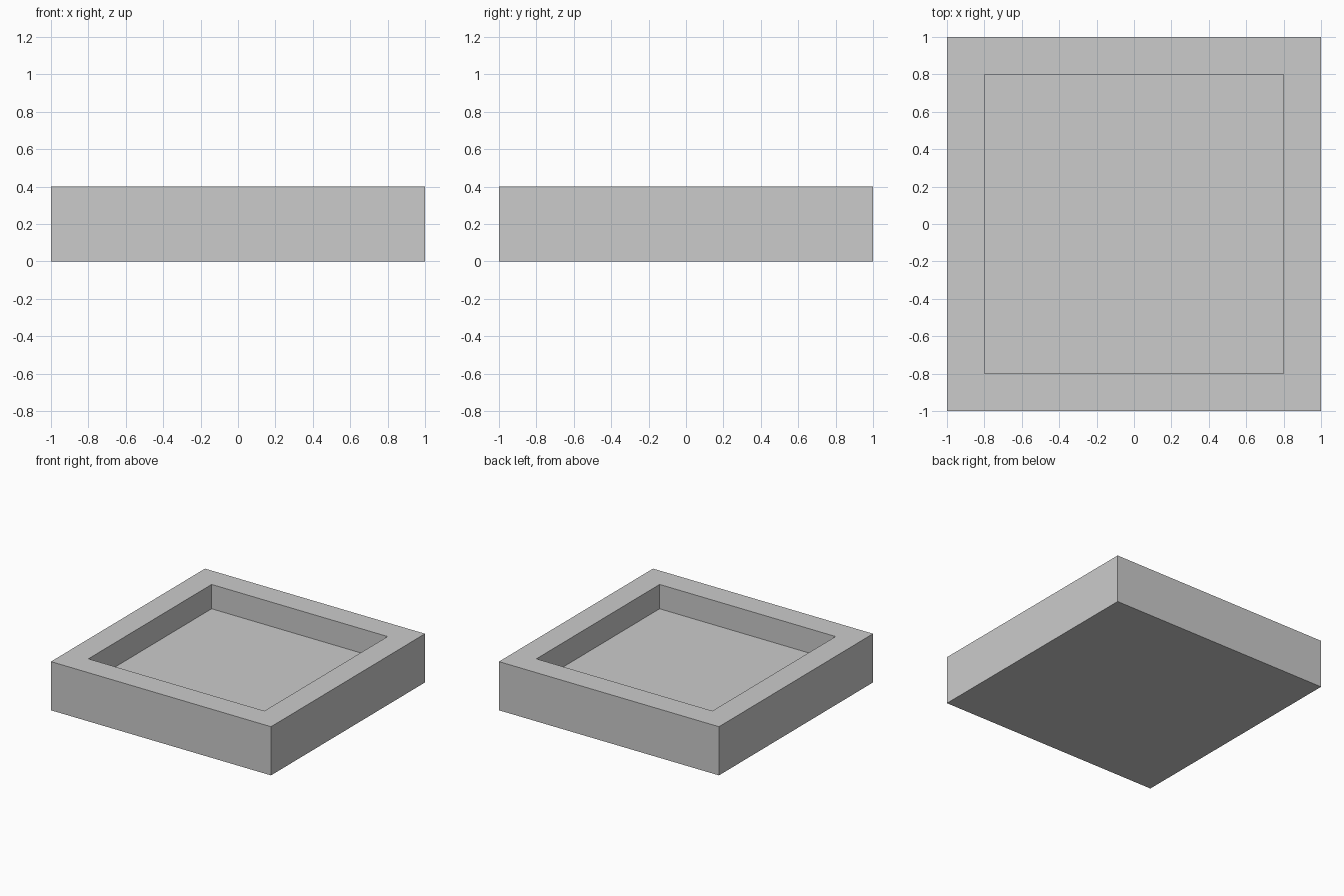
import bpy
import bmesh
from mathutils import Matrix, Vector

if "Cube" in bpy.data.objects:
    bpy.data.objects.remove(bpy.data.objects["Cube"])

SIZE, HEIGHT = 2.0, 0.4
RIM, DEPTH = 0.2, 0.2

bm = bmesh.new()

# Solid square block standing on z = 0
bmesh.ops.create_cube(bm, size=1.0, matrix=Matrix.Translation((0, 0, HEIGHT / 2))
                      @ Matrix.Diagonal((SIZE, SIZE, HEIGHT, 1)))
bm.normal_update()

# Rim: inset the top face
top = max(bm.faces, key=lambda f: f.calc_center_median().z)
bmesh.ops.inset_region(bm, faces=[top], thickness=RIM, use_even_offset=True)

# Recess: push the inner face straight down
floor = bmesh.ops.extrude_discrete_faces(bm, faces=[top])["faces"][0]
bmesh.ops.translate(bm, verts=floor.verts, vec=Vector((0, 0, -DEPTH)))
bmesh.ops.recalc_face_normals(bm, faces=bm.faces)

mesh = bpy.data.meshes.new("square_tray")
bm.to_mesh(mesh)
bm.free()
bpy.context.collection.objects.link(bpy.data.objects.new("square_tray", mesh))
